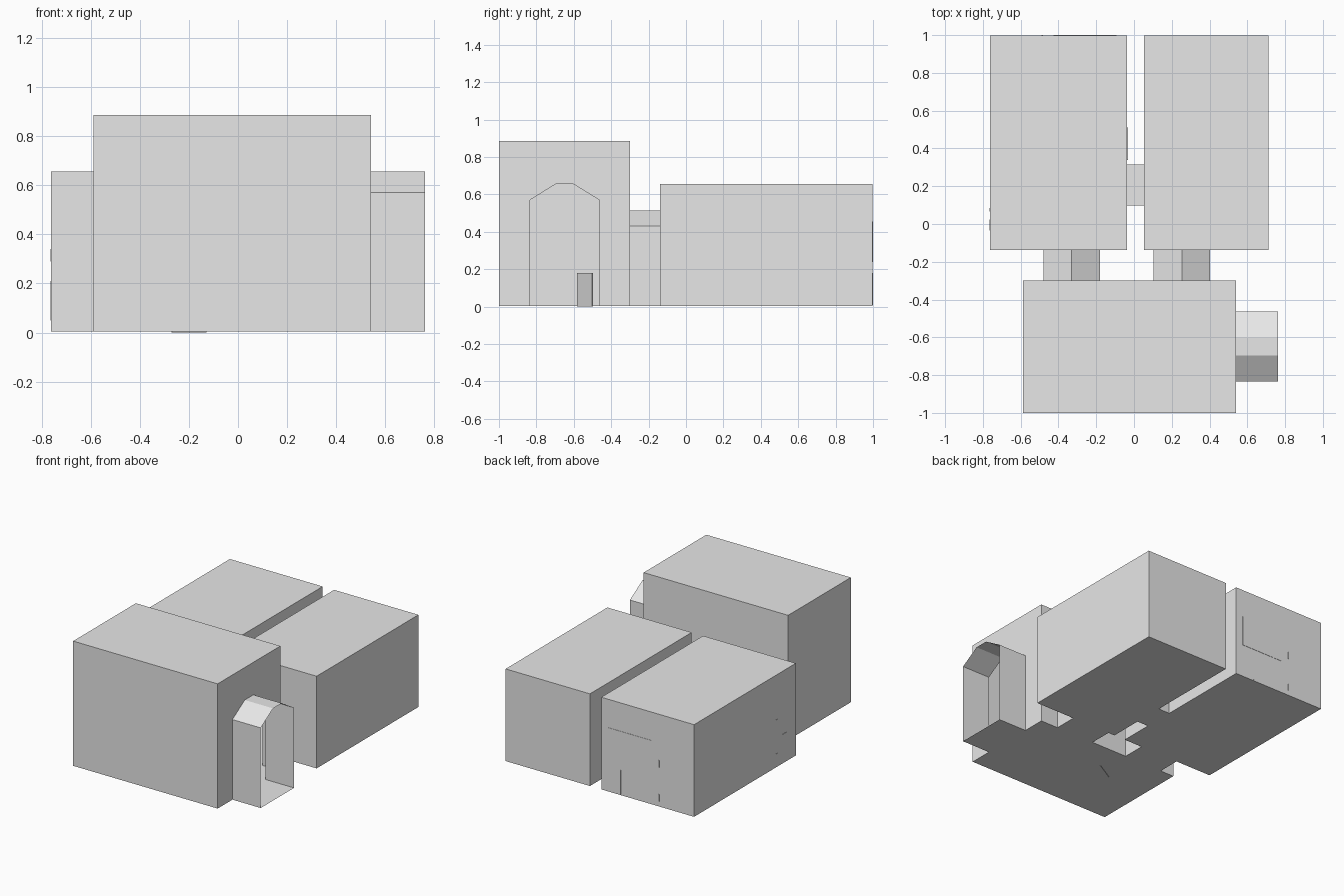
import bpy, bmesh, math
from mathutils import Vector

if "Cube" in bpy.data.objects:
    bpy.data.objects.remove(bpy.data.objects["Cube"], do_unlink=True)

FLOOR = 0.004

grey = bpy.data.materials.new("plain_grey")
grey.use_nodes = True
grey.diffuse_color = (0.8, 0.8, 0.8, 1)
grey.node_tree.nodes["Principled BSDF"].inputs["Base Color"].default_value = (0.8, 0.8, 0.8, 1)


def make_object(name, bm):
    bmesh.ops.recalc_face_normals(bm, faces=bm.faces)
    mesh = bpy.data.meshes.new(name)
    bm.to_mesh(mesh)
    bm.free()
    mesh.materials.append(grey)
    obj = bpy.data.objects.new(name, mesh)
    bpy.context.collection.objects.link(obj)
    return obj


def prism(name, points, direction):
    """Extrude a flat outline along a direction."""
    bm = bmesh.new()
    face = bm.faces.new([bm.verts.new(p) for p in points])
    result = bmesh.ops.extrude_face_region(bm, geom=[face])
    moved = [v for v in result["geom"] if isinstance(v, bmesh.types.BMVert)]
    bmesh.ops.translate(bm, verts=moved, vec=Vector(direction))
    return make_object(name, bm)


def box(name, x0, x1, y0, y1, z0, z1):
    return prism(name, [(x0, y0, z0), (x1, y0, z0), (x1, y1, z0), (x0, y1, z0)],
                 (0, 0, z1 - z0))


# Three block-shaped rooms
shell = box("building_shell", -0.588, 0.541, -1, -0.3, FLOOR, 0.885)
wings = [box("left_wing", 0.052, 0.711, -0.138, 0.998, FLOOR, 0.655),
         box("right_wing", -0.762, -0.037, -0.138, 0.998, FLOOR, 0.655)]

# Gabled passages from the hall to the wings
passages = []
for ridge in (-0.33, 0.253):
    outline = [(-0.15, FLOOR), (0.15, FLOOR), (0.15, 0.43), (0, 0.513), (-0.15, 0.43)]
    passages.append(prism("gabled_passage", [(ridge + x, -0.34, z) for x, z in outline],
                          (0, 0.24, 0)))

# Flat passage between the wings
passages.append(box("cross_passage", -0.08, 0.1, 0.098, 0.315, FLOOR, 0.43))

# Entrance tunnel with a chamfered roof
half = [(0.186, FLOOR), (0.186, 0.57), (0.048, 0.655)]
outline = half + [(-y, z) for y, z in reversed(half)]
passages.append(prism("entrance_tunnel", [(0.5, y - 0.649, z) for y, z in outline],
                      (0.262, 0, 0)))

# Fuse the parts into one connected interior
for part in wings + passages:
    mod = shell.modifiers.new(part.name, "BOOLEAN")
    mod.operation = "UNION"
    mod.solver = "EXACT"
    mod.object = part
evaluated = shell.evaluated_get(bpy.context.evaluated_depsgraph_get())
fused = bpy.data.meshes.new_from_object(evaluated)
shell.modifiers.clear()
shell.data = fused
for part in wings + passages:
    bpy.data.objects.remove(part, do_unlink=True)

# Open the outer end of the tunnel
bm = bmesh.new()
bm.from_mesh(shell.data)
ends = [f for f in bm.faces if f.normal.x > 0.9 and f.calc_center_median().x > 0.75]
bmesh.ops.delete(bm, geom=ends, context="FACES")
bm.to_mesh(shell.data)
bm.free()

# Thin fittings that show through the walls
box("rear_screen", -0.425, -0.092, 0.994, 1.0, 0.24, 0.455)
box("rear_post", -0.19, -0.184, 0.994, 1.0, 0.01, 0.18)
for z in (0.04, 0.28):
    box("rear_bracket", -0.49, -0.482, 0.994, 1.0, z, z + 0.05)
    box("side_bracket", -0.764, -0.758, 0.065, 0.085, z + 0.01, z + 0.06)
box("side_panel", -0.764, -0.758, -0.035, 0.025, 0.07, 0.21)
box("inner_screen", -0.041, -0.033, 0.34, 0.51, 0.24, 0.42)

# Free-standing angled board inside the hall
board = box("hall_board", -0.08, 0.08, -0.003, 0.003, 0, 0.18)
board.location = (-0.2, -0.54, 0)
board.rotation_euler.z = math.radians(30)
